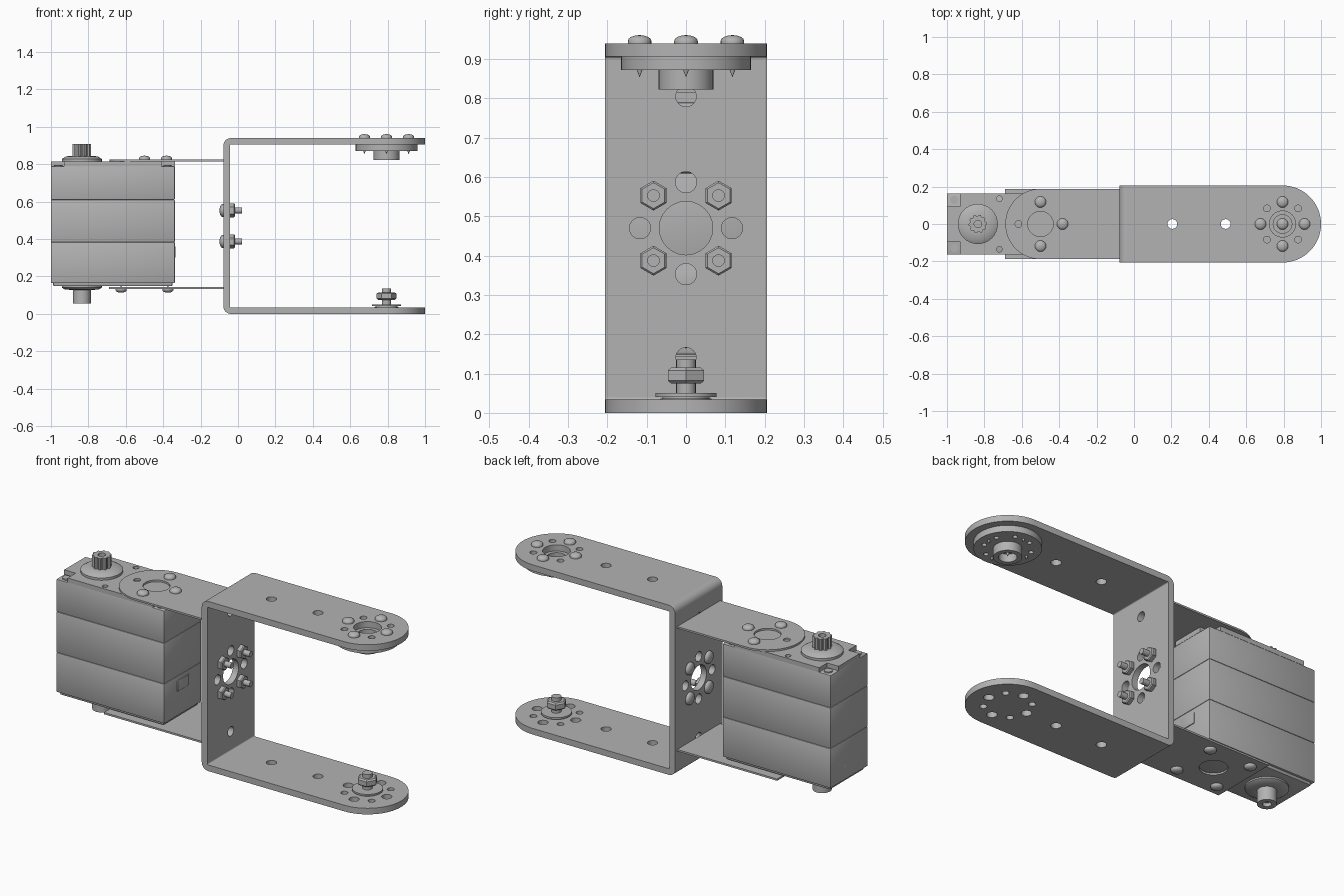
import bpy, bmesh
from math import sin, cos, pi, radians

old = bpy.data.objects.get("Cube")
if old:
    bpy.data.objects.remove(old, do_unlink=True)

grey = bpy.data.materials.new("metal_grey")
grey.use_nodes = True
colour = (0.45, 0.45, 0.45, 1)
grey.diffuse_color = colour
grey.node_tree.nodes["Principled BSDF"].inputs["Base Color"].default_value = colour

FLAT, SIDE, FACING = (0, 0, 0), (pi / 2, 0, 0), (pi / 2, 0, pi / 2)
ALONG_X, DOWN = (0, pi / 2, 0), (pi, 0, 0)


def finish(obj):
    obj.data.materials.append(grey)
    bpy.ops.object.select_all(action="DESELECT")
    obj.select_set(True)
    bpy.context.view_layer.objects.active = obj
    if obj.type == "CURVE":
        bpy.ops.object.convert(target="MESH")
    bpy.ops.object.shade_smooth_by_angle(angle=radians(35))
    return bpy.context.view_layer.objects.active


def arc(cx, cy, r, a0=0, a1=360, n=32):
    """Points on an arc, end included unless it is a full circle."""
    steps = n if a1 - a0 == 360 else n + 1
    angles = [radians(a0 + (a1 - a0) * i / n) for i in range(steps)]
    return [(cx + r * cos(a), cy + r * sin(a)) for a in angles]


def ring(cx, cy, radius, count=4, phase=0):
    return arc(cx, cy, radius, phase, phase + 360, count)


def plate(name, outline, thick, loc, rot=FLAT, holes=()):
    """Flat sheet with round holes (x, y, r), centred on loc in thickness."""
    curve = bpy.data.curves.new(name, "CURVE")
    curve.dimensions, curve.fill_mode = "2D", "BOTH"
    curve.extrude = thick / 2
    for pts in [outline] + [arc(*h, n=24) for h in holes]:
        s = curve.splines.new("POLY")
        s.points.add(len(pts) - 1)
        for p, (x, y) in zip(s.points, pts):
            p.co = (x, y, 0, 1)
        s.use_cyclic_u = True
    obj = bpy.data.objects.new(name, curve)
    bpy.context.collection.objects.link(obj)
    obj.location, obj.rotation_euler = loc, rot
    return finish(obj)


def lathe(name, profile, loc, rot=FLAT, n=32):
    """Spin (radius, height) points about the local z axis."""
    bm = bmesh.new()
    rows = [[bm.verts.new((x, y, z)) for x, y in arc(0, 0, max(r, 0.0005), n=n)]
            for r, z in profile]
    for a, b in zip(rows, rows[1:]):
        for i in range(n):
            j = (i + 1) % n
            bm.faces.new((a[i], a[j], b[j], b[i]))
    bm.faces.new(rows[0])
    bm.faces.new(rows[-1])
    bmesh.ops.recalc_face_normals(bm, faces=bm.faces)
    mesh = bpy.data.meshes.new(name)
    bm.to_mesh(mesh)
    bm.free()
    obj = bpy.data.objects.new(name, mesh)
    bpy.context.collection.objects.link(obj)
    obj.location, obj.rotation_euler = loc, rot
    return finish(obj)


def disc(name, r, h, loc, rot=FLAT, n=32):
    return lathe(name, [(r, 0), (r, h)], loc, rot, n)


def box(name, x0, x1, y, z0, z1, bevel):
    bm = bmesh.new()
    bmesh.ops.create_cube(bm, size=1)
    for v in bm.verts:
        v.co = ((x0, x1)[v.co.x > 0], y * (1 if v.co.y > 0 else -1), (z0, z1)[v.co.z > 0])
    bmesh.ops.bevel(bm, geom=bm.edges[:], offset=bevel, segments=2, profile=0.5, affect="EDGES")
    mesh = bpy.data.meshes.new(name)
    bm.to_mesh(mesh)
    bm.free()
    obj = bpy.data.objects.new(name, mesh)
    bpy.context.collection.objects.link(obj)
    return finish(obj)


def screw(name, loc, rot=FLAT, length=0.02, r=0.03):
    """Domed screw: head above loc, pointed shank below."""
    dome = [(r * cos(a * pi / 8), 0.006 + 0.015 * sin(a * pi / 8)) for a in range(5)]
    shank = [(0, -length), (r * 0.35, 0.025 - length), (r * 0.35, 0), (r, 0)]
    return lathe(name, shank + dome, loc, rot, 20)


# Large U bracket: two rounded arms, a web and two bends
T, W, H, BACK, BEND, END = 0.034, 0.206, 0.94, -0.078, 0.04, 0.794
outline = [(BACK + BEND, W), (BACK + BEND, -W)] + arc(END, 0, W, -90, 90)
slots = [(0.205, 0, 0.026), (0.49, 0, 0.026)]
diagonal = [(x, y, 0.018) for x, y in ring(END, 0, 0.118, 4, 45)]
axial = [(x, y, 0.026) for x, y in ring(END, 0, 0.118)]
plate("upper_arm", outline, T, (0, 0, H - T / 2), holes=slots + diagonal + [(END, 0, 0.07)])
plate("lower_arm", outline, T, (0, 0, T / 2), holes=slots + diagonal + axial)

MID = H / 2
web_holes = [(0, MID, 0.068), (0, 0.805, 0.026), (0, 0.14, 0.026)]
web_holes += [(x, z, 0.027) for x, z in ring(0, MID, 0.117)]
web = [(-W, BEND), (W, BEND), (W, H - BEND), (-W, H - BEND)]
plate("bracket_web", web, T, (BACK + T / 2, 0, 0), FACING, web_holes)

for label, cz, a0 in (("lower", BEND, 180), ("upper", H - BEND, 90)):
    cx = BACK + BEND
    profile = arc(cx, cz, BEND, a0, a0 + 90, 10) + arc(cx, cz, BEND - T, a0, a0 + 90, 10)[::-1]
    plate(label + "_bend", profile, 2 * W, (0, 0, 0), SIDE)

# Bolts and nuts through the web
for y, z in ring(0, MID, 0.117, 4, 45):
    screw("web_bolt_head", (BACK, y, z), (0, -pi / 2, 0), 0.03, 0.034)
    disc("web_bolt_shank", 0.016, 0.1, (BACK, y, z), ALONG_X, 16)
    lathe("web_nut", [(0.035, 0), (0.038, 0.004), (0.038, 0.022), (0.033, 0.027)],
          (BACK + T, y, z), ALONG_X, 6)

# Round horn under the upper arm
horn_holes = [(x, y, 0.012) for x, y in ring(0, 0, 0.118, 8, 22.5)]
plate("horn_disc", arc(0, 0, 0.165, n=48), 0.034, (END, 0, 0.889), holes=horn_holes + [(0, 0, 0.05)])
plate("horn_hub", arc(0, 0, 0.07), 0.05, (END, 0, 0.848), holes=[(0, 0, 0.045)])
plate("horn_floor", arc(0, 0, 0.055), 0.012, (END, 0, 0.872), holes=[(0, 0, 0.018)])
screw("horn_centre_screw", (END, 0, 0.878), length=0.05)
for x, y in ring(END, 0, 0.118):
    screw("horn_screw", (x, y, H), length=0.085)

# Pivot bolt on the lower arm
disc("pivot_bolt_head", 0.065, 0.036, (END, 0, 0.001))
lathe("pivot_flange", [(0.06, 0.034), (0.06, 0.041), (0.078, 0.041), (0.078, 0.051), (0.03, 0.051)],
      (END, 0, 0))
disc("pivot_shank", 0.025, 0.1, (END, 0, 0.036), n=20)
lathe("pivot_nut", [(0.044, 0.075), (0.053, 0.082), (0.053, 0.108), (0.044, 0.115)],
      (END, 0, 0), n=6)

# Thin side plates that hold the motor
PX, PW, PT = -0.5, 0.188, 0.01
upper = [(BACK, -PW), (BACK, PW)] + arc(PX, 0, PW, 90, 270)
plate("upper_motor_plate", upper, PT, (0, 0, 0.82),
      holes=[(PX, 0, 0.068), (PX - 0.118, 0, 0.018)])
for x, y in ring(PX, 0, 0.118)[:2] + ring(PX, 0, 0.118)[3:]:
    screw("upper_plate_screw", (x, y, 0.825))
lower = [(BACK, -PW), (BACK, PW), (-0.69, PW), (-0.69, -PW)]
plate("lower_motor_plate", lower, PT, (0, 0, 0.139), holes=[(PX, 0, 0.07)])
for x, y in ring(PX, 0, 0.177, 4, 45):
    screw("lower_plate_screw", (x, y, 0.134), DOWN)

# Motor housing: three tiers and notched end caps
X0, X1, Y = -1.0, -0.338, 0.163
for label, z0, z1 in (("lower", 0.165, 0.384), ("middle", 0.384, 0.61), ("upper", 0.61, 0.79)):
    box("motor_" + label + "_case", X0, X1, Y, z0, z1, 0.004)
box("motor_bottom_cap", X0 + 0.012, X1 - 0.012, Y - 0.012, 0.148, 0.2, 0.008)
n = 0.07
cap = [(X0, n - Y), (X0 + n, n - Y), (X0 + n, -Y), (X1 - n, -Y), (X1 - n, n - Y), (X1, n - Y)]
cap += [(x, -y) for x, y in cap[::-1]]
plate("motor_top_cap", cap, 0.026, (0, 0, 0.802), holes=[(-0.72, y, 0.015) for y in (-0.135, 0.135)])
for x in (X0 + n / 2 + 0.004, X1 - n / 2 - 0.004):
    for y in (-1, 1):
        disc("case_screw", 0.022, 0.008, (x, y * (Y - n / 2), 0.789), n=16)

# Cable port on the outer end and a small rib on the inner end
box("cable_port", X0 - 0.0, X0 + 0.02, 0.05, 0.2, 0.25, 0.003)
box("inner_rib", X1 - 0.01, X1 + 0.004, 0.05, 0.3, 0.36, 0.002)

# Output shaft with splines, and the idler shaft below
SX = -0.835
lathe("output_boss", [(0.107, 0.81), (0.107, 0.828), (0.085, 0.842), (0.045, 0.845)], (SX, 0, 0))
TEETH = 20
spline = [((0.05, 0.042)[i // 2 % 2] * cos(i * pi / TEETH / 2 * 2 / 2 * 2),
           (0.05, 0.042)[i // 2 % 2] * sin(i * pi / TEETH / 2 * 2 / 2 * 2)) for i in range(2 * TEETH)]
plate("output_spline", spline, 0.065, (SX, 0, 0.875), holes=[(0, 0, 0.02)])
lathe("idler_boss", [(0.107, 0.155), (0.107, 0.14), (0.09, 0.13), (0.05, 0.128)], (SX, 0, 0))
plate("idler_shaft", arc(0, 0, 0.048), 0.08, (SX, 0, 0.095), holes=[(0, 0, 0.022)])
disc("idler_shaft_floor", 0.03, 0.01, (SX, 0, 0.075), n=20)
